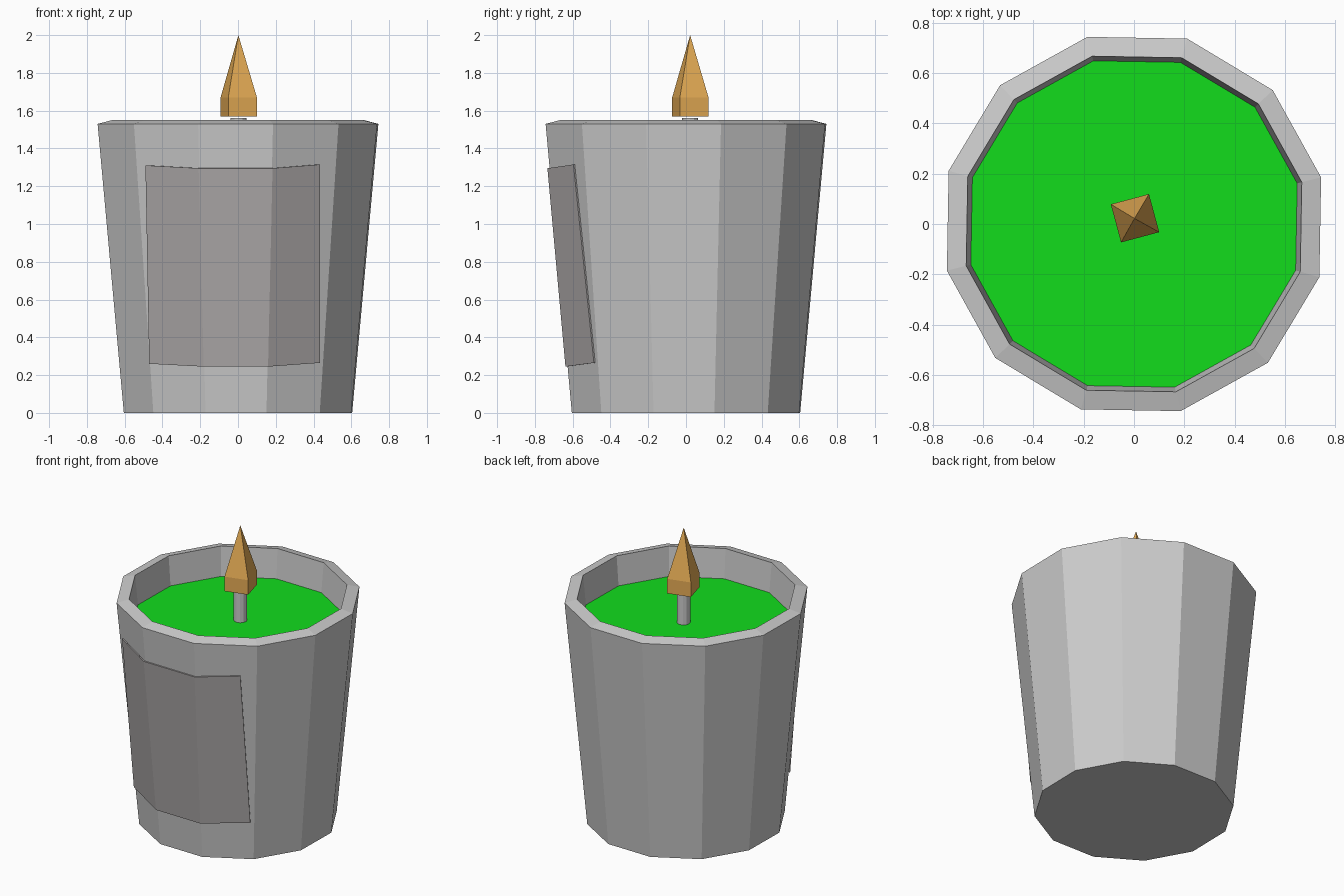
import bpy
from math import sin, cos, radians

if "Cube" in bpy.data.objects:
    bpy.data.objects.remove(bpy.data.objects["Cube"])

SIDES, TURN = 12, 14


def material(name, rgb):
    mat = bpy.data.materials.new(name)
    mat.diffuse_color = (*rgb, 1)
    mat.use_nodes = True
    mat.node_tree.nodes["Principled BSDF"].inputs["Base Color"].default_value = mat.diffuse_color
    return mat


def mesh_object(name, verts, faces, mat=None):
    mesh = bpy.data.meshes.new(name)
    mesh.from_pydata(verts, [], faces)
    obj = bpy.data.objects.new(name, mesh)
    bpy.context.collection.objects.link(obj)
    if mat:
        mesh.materials.append(mat)
    return obj


def lathe(name, rings, sides, turn, centre=(0, 0), cap_start=True, cap_end=True, mat=None):
    """Loft polygon rings given as (radius, z)."""
    verts, faces = [], []
    for r, z in rings:
        for i in range(sides):
            a = radians(turn + 360 * i / sides)
            verts.append((centre[0] + r * cos(a), centre[1] + r * sin(a), z))
    for k in range(len(rings) - 1):
        for i in range(sides):
            j = (i + 1) % sides
            faces.append((k * sides + i, k * sides + j, (k + 1) * sides + j, (k + 1) * sides + i))
    if cap_start:
        faces.append(tuple(reversed(range(sides))))
    if cap_end:
        n = len(rings) - 1
        faces.append(tuple(range(n * sides, (n + 1) * sides)))
    return mesh_object(name, verts, faces, mat)


green = material("green_wax", (0.006, 0.72, 0.012))
orange = material("flame_orange", (0.78, 0.41, 0.09))
label_grey = material("label_grey", (0.42, 0.40, 0.40))

# Tapered cup with a sloped rim and inner wall
lathe("cup", [(0.623, 0), (0.766, 1.53), (0.687, 1.55), (0.668, 1.35)], SIDES, TURN, cap_end=False)

# Wax surface closing the inner wall
lathe("wax", [(0.668, 1.35)], SIDES, TURN, cap_start=False, mat=green)

# Wick
lathe("wick", [(0.042, 1.35), (0.042, 1.56)], 12, 0, (0.003, 0.022))

# Flame: short square block rising to a point
flame = lathe("flame", [(0.111, 1.57), (0.111, 1.67)], 4, -30, (0.004, 0.023), cap_end=False, mat=orange)
verts = [v.co[:] for v in flame.data.vertices] + [(0.002, 0.022, 2.0)]
faces = [tuple(p.vertices) for p in flame.data.polygons]
faces += [(4 + i, 4 + (i + 1) % 4, 8) for i in range(4)]
flame.data.clear_geometry()
flame.data.from_pydata(verts, [], faces)


# Label wrapped over three front facets, just proud of the cup
def corner(angle, z):
    r = 0.623 + 0.0935 * z + 0.012
    return (r * cos(radians(angle)), r * sin(radians(angle)), z)


def on_facet(a, b, x, z):
    p, q = corner(a, z), corner(b, z)
    t = (x - p[0]) / (q[0] - p[0])
    return (x, p[1] + t * (q[1] - p[1]), z)


bottom = [on_facet(254, 224, -0.47, 0.26), corner(254, 0.245), corner(284, 0.245), on_facet(284, 314, 0.435, 0.265)]
top = [on_facet(254, 224, -0.49, 1.31), corner(254, 1.295), corner(284, 1.295), on_facet(284, 314, 0.435, 1.315)]
label = mesh_object("label", bottom + top, [(i, i + 1, i + 5, i + 4) for i in range(3)], label_grey)
solid = label.modifiers.new("thickness", 'SOLIDIFY')
solid.thickness = 0.008
solid.offset = -1
